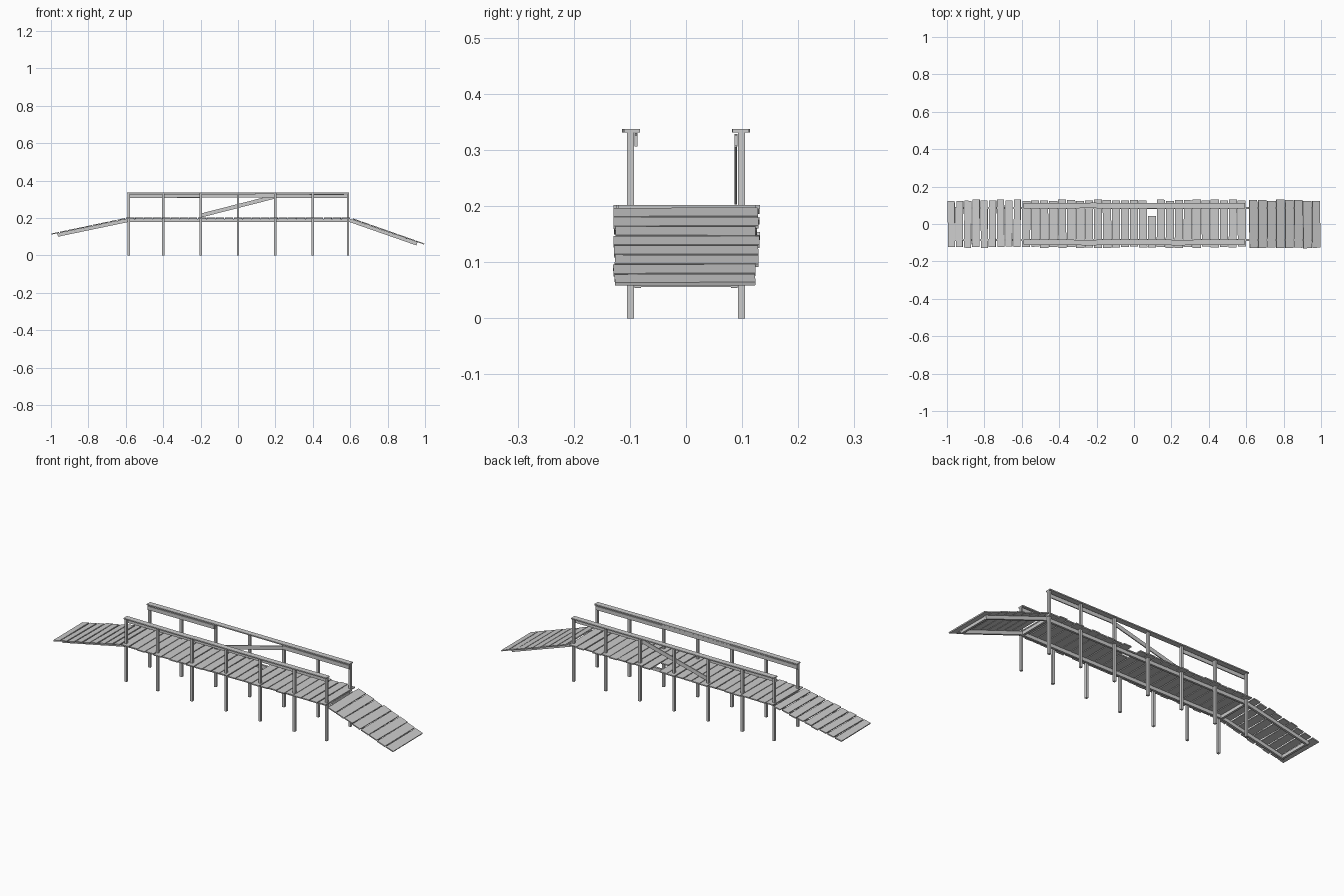
import bpy, bmesh, random
from mathutils import Vector, Matrix

random.seed(4)
cube = bpy.data.objects.get("Cube")
if cube:
    bpy.data.objects.remove(cube, do_unlink=True)

wood = bpy.data.materials.new("weathered_grey_wood")
wood.use_nodes = True
grey = (0.6, 0.6, 0.6, 1)
wood.diffuse_color = grey
wood.node_tree.nodes["Principled BSDF"].inputs["Base Color"].default_value = grey


def board(name, matrix, size):
    """Box of the given size placed by a matrix."""
    bm = bmesh.new()
    bmesh.ops.create_cube(bm, size=1, matrix=matrix @ Matrix.Diagonal((*size, 1)))
    mesh = bpy.data.meshes.new(name)
    bm.to_mesh(mesh)
    bm.free()
    mesh.materials.append(wood)
    obj = bpy.data.objects.new(name, mesh)
    bpy.context.collection.objects.link(obj)
    return obj


def frame(p, q):
    """Matrix at the middle of p-q, local x along it, local y level."""
    p, q = Vector(p), Vector(q)
    x = (q - p).normalized()
    y = Vector((0, 0, 1)).cross(x).normalized()
    rot = Matrix((x, y, x.cross(y))).transposed().to_4x4()
    return Matrix.Translation((p + q) / 2) @ rot, (q - p).length


def beam(name, p, q, width, height):
    m, length = frame(p, q)
    return board(name, m, (length, width, height))


def planks(name, p, q, count, fill, broken=None):
    """Row of uneven planks whose top follows the line p-q."""
    m, length = frame(p, q)
    pitch = length / count
    for i in range(count):
        low, high = -random.uniform(0.121, 0.13), random.uniform(0.123, 0.132)
        if i == broken:
            high = 0.043
        along = (i + 0.5) * pitch - length / 2
        yaw = Matrix.Rotation(random.uniform(-0.012, 0.012), 4, 'Z')
        place = m @ Matrix.Translation((along, (low + high) / 2, -THICK / 2)) @ yaw
        w = pitch * random.uniform(fill - 0.04, fill + 0.03)
        board(name, place, (w, high - low, THICK))


THICK = 0.006
POSTS = [-0.585, -0.4, -0.2, 0, 0.2, 0.4, 0.588]
SIDES = (("right", -1), ("left", 1))

# Walking surface
planks("deck_plank", (-0.6, 0, 0.202), (0.6, 0, 0.202), 25, 0.92, broken=14)
planks("low_ramp_plank", (-0.999, 0, 0.117), (-0.603, 0, 0.2), 9, 0.86)
planks("steep_ramp_plank", (0.615, 0, 0.198), (0.999, 0, 0.063), 8, 0.9)

for side, s in SIDES:
    # Posts run from the ground to the handrail
    for x in POSTS:
        board(side + "_post", Matrix.Translation((x, s * 0.099, 0.1665)), (0.0125, 0.0125, 0.333))
    # Stringers
    y = s * 0.086
    beam(side + "_deck_stringer", (-0.594, y, 0.187), (0.594, y, 0.187), 0.011, 0.018)
    beam(side + "_low_ramp_stringer", (-0.964, y, 0.109), (-0.59, y, 0.187), 0.011, 0.018)
    beam(side + "_steep_ramp_stringer", (0.957, y, 0.062), (0.59, y, 0.19), 0.011, 0.018)
    # Handrail cap, in slightly crooked lengths
    joints = [-0.592, -0.2, 0.2, 0.594]
    for a, b in zip(joints, joints[1:]):
        j = random.uniform(-0.002, 0.002)
        beam(side + "_handrail_cap", (a, s * 0.098 + j, 0.3345), (b, s * 0.098 - j, 0.3345), 0.029, 0.006)

# Side rails under the caps, with one bay on the left fallen at one end
for side, y, a, b, za, zb in (
        ("right", -0.089, -0.59, -0.2, 0.317, 0.319),
        ("right", -0.089, -0.2, 0.2, 0.319, 0.32),
        ("right", -0.089, 0.2, 0.59, 0.318, 0.316),
        ("left", 0.089, -0.59, -0.2, 0.316, 0.318),
        ("left", 0.089, 0.2, 0.59, 0.318, 0.317)):
    beam(side + "_side_rail", (a, y, za), (b, y, zb), 0.005, 0.02)
beam("fallen_side_rail", (-0.2, 0.0885, 0.213), (0.2, 0.0885, 0.315), 0.005, 0.021)

# Cross beams at both ends of each ramp
for name, x, z in (("low_ramp_foot_beam", -0.955, 0.111), ("low_ramp_head_beam", -0.592, 0.186),
                   ("steep_ramp_foot_beam", 0.95, 0.0645), ("steep_ramp_head_beam", 0.592, 0.186)):
    board(name, Matrix.Translation((x, 0, z)), (0.011, 0.182, 0.017))
